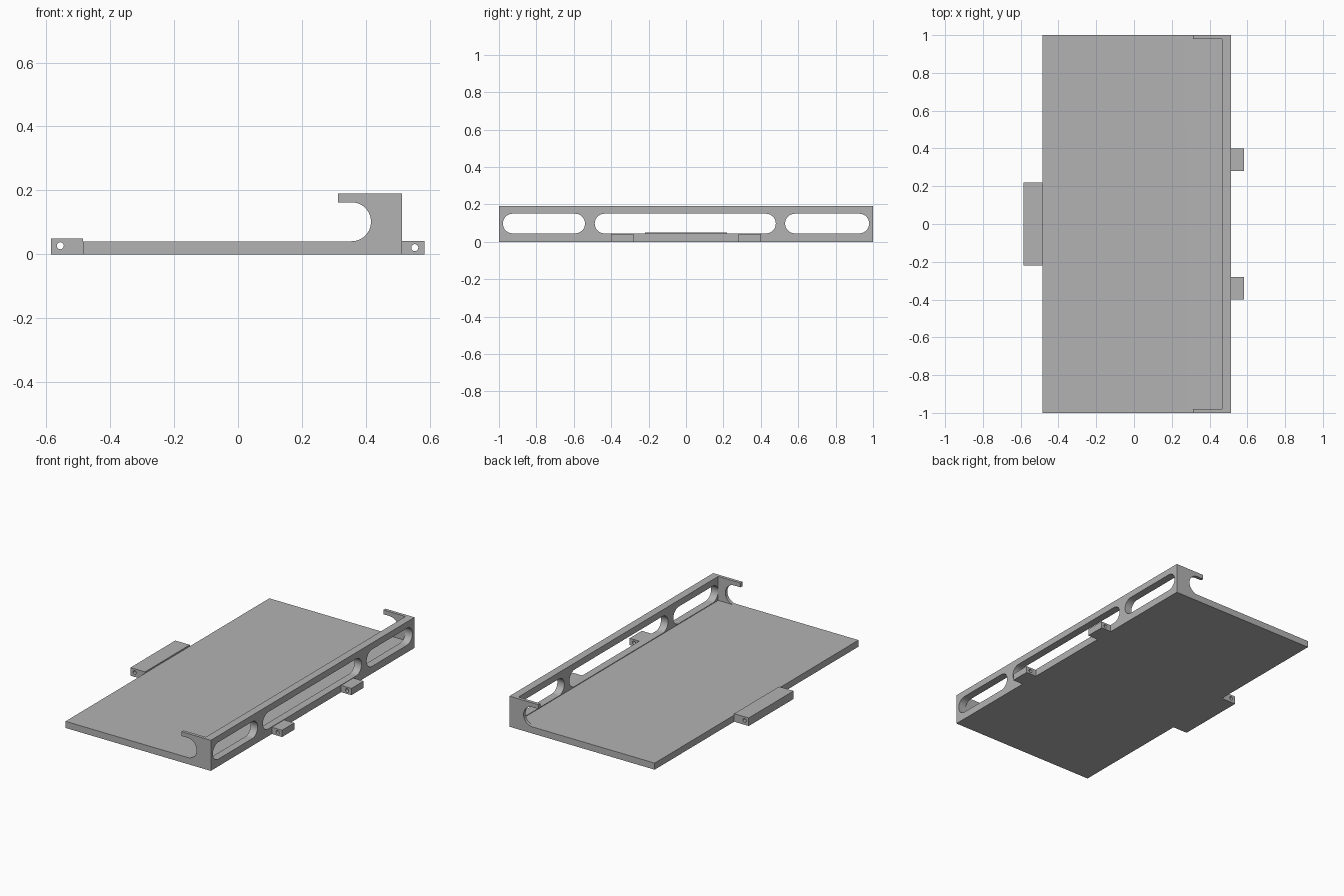
import bpy, bmesh
from math import sin, cos, pi
from mathutils import Vector

cube = bpy.data.objects.get("Cube")
if cube:
    bpy.data.objects.remove(cube, do_unlink=True)

# One grey finish for the whole tray
grey = bpy.data.materials.new("plain_grey")
grey.use_nodes = True
COLOUR = (0.45, 0.45, 0.45, 1)
grey.diffuse_color = COLOUR
grey.node_tree.nodes["Principled BSDF"].inputs["Base Color"].default_value = COLOUR


def arc(cx, cz, r, start, end, n=24):
    return [(cx + r * cos(start + (end - start) * i / n),
             cz + r * sin(start + (end - start) * i / n)) for i in range(n + 1)]


def prism(name, points, axis, lo, hi):
    """Extrude a profile along x (points are y, z) or y (points are x, z)."""
    bm = bmesh.new()
    place = (lambda p: (lo, p[0], p[1])) if axis == "x" else (lambda p: (p[0], lo, p[1]))
    face = bm.faces.new([bm.verts.new(place(p)) for p in points])
    geom = bmesh.ops.extrude_face_region(bm, geom=[face])["geom"]
    move = Vector((hi - lo, 0, 0)) if axis == "x" else Vector((0, hi - lo, 0))
    bmesh.ops.translate(bm, vec=move, verts=[g for g in geom if isinstance(g, bmesh.types.BMVert)])
    bmesh.ops.recalc_face_normals(bm, faces=bm.faces)
    mesh = bpy.data.meshes.new(name)
    bm.to_mesh(mesh)
    bm.free()
    mesh.materials.append(grey)
    obj = bpy.data.objects.new(name, mesh)
    bpy.context.collection.objects.link(obj)
    return obj


def rect(x0, x1, z0, z1):
    return [(x0, z0), (x1, z0), (x1, z1), (x0, z1)]


def finish(obj, cutters):
    """Apply the cuts, remove the cutters and shade by angle."""
    bpy.ops.object.select_all(action="DESELECT")
    bpy.context.view_layer.objects.active = obj
    obj.select_set(True)
    for cutter in cutters:
        cutter.hide_render = True
        mod = obj.modifiers.new("cut", "BOOLEAN")
        mod.operation, mod.solver, mod.object = "DIFFERENCE", "EXACT", cutter
        bpy.ops.object.modifier_apply(modifier=mod.name)
        bpy.data.objects.remove(cutter, do_unlink=True)
    bpy.ops.object.shade_smooth_by_angle(angle=pi / 6)


# Tray: hook-shaped section along the full length
LEFT, RIGHT, INNER, FLOOR, TOP = -0.485, 0.513, 0.465, 0.041, 0.19
section = [(LEFT, 0), (RIGHT, 0), (RIGHT, TOP), (0.312, TOP), (0.312, 0.163)]
section += arc(0.355, 0.102, 0.061, pi / 2, -pi / 2) + [(LEFT, FLOOR)]
tray = prism("tray", section, "y", -1, 1)

# Hollow between the thin end hooks, then three rounded slots in the wall
cuts = [prism("hollow_cutter", rect(0.25, INNER, FLOOR, 0.3), "y", -0.98, 0.98)]
R, MID = 0.0525, 0.0975
for y0, y1 in ((-0.979, -0.54), (-0.488, 0.48), (0.53, 0.979)):
    outline = arc(y1 - R, MID, R, -pi / 2, pi / 2) + arc(y0 + R, MID, R, pi / 2, 3 * pi / 2)
    cuts.append(prism("slot_cutter", outline, "x", INNER - 0.02, RIGHT + 0.05))
finish(tray, cuts)

# Hinge lugs, each with a pin hole running through it
for name, x0, x1, height, y0, y1, hx, hz in (
        ("wide_lug", -0.585, LEFT, 0.05, -0.22, 0.22, -0.556, 0.027),
        ("front_lug", RIGHT, 0.583, 0.042, -0.4, -0.28, 0.553, 0.021),
        ("back_lug", RIGHT, 0.583, 0.042, 0.28, 0.4, 0.553, 0.021)):
    lug = prism(name, rect(x0, x1, 0, height), "y", y0, y1)
    hole = prism("pin_cutter", arc(hx, hz, 0.011, 0, 2 * pi)[:-1], "y", y0 - 0.1, y1 + 0.1)
    finish(lug, [hole])
